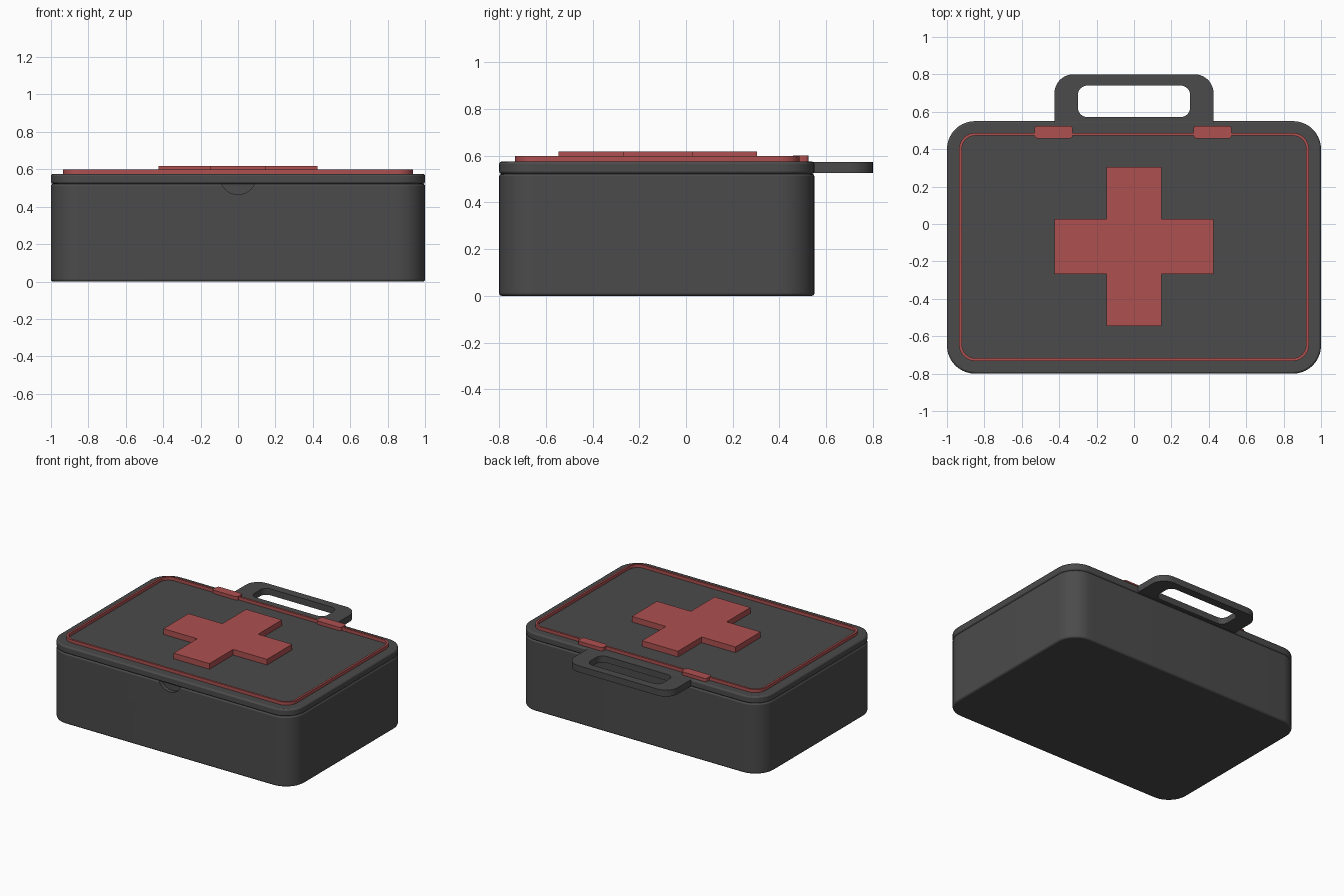
import bpy, bmesh
from math import sin, cos, pi, radians

if "Cube" in bpy.data.objects:
    bpy.data.objects.remove(bpy.data.objects["Cube"])


def material(name, color):
    m = bpy.data.materials.new(name)
    m.diffuse_color = (*color, 1)
    m.use_nodes = True
    m.node_tree.nodes["Principled BSDF"].inputs["Base Color"].default_value = m.diffuse_color
    return m


DARK = material("dark_grey", (0.07, 0.07, 0.07))
RED = material("red", (0.42, 0.08, 0.08))


def rounded_rect(x0, x1, y0, y1, r_front, r_back=None, seg=10):
    """Counter-clockwise outline, with separate front (-y) and back radii."""
    r_back = r_front if r_back is None else r_back
    pts = []
    for i, (x, y, sx, sy, r) in enumerate([
            (x1, y1, -1, -1, r_back), (x0, y1, 1, -1, r_back),
            (x0, y0, 1, 1, r_front), (x1, y0, -1, 1, r_front)]):
        for k in range(seg + 1):
            a = pi / 2 * (i + k / seg)
            pts.append((x + sx * r + r * cos(a), y + sy * r + r * sin(a)))
    return pts


def extrude(name, outline, z0, z1, mat, hole=None, bevel=0):
    """Prism from an outline, optionally with a hole of equal point count."""
    bm = bmesh.new()
    n = len(outline)

    def ring(pts, z):
        return [bm.verts.new((x, y, z)) for x, y in pts]

    def bridge(a, b):
        for i in range(n):
            j = (i + 1) % n
            bm.faces.new((a[i], a[j], b[j], b[i]))

    lo, hi = ring(outline, z0), ring(outline, z1)
    bridge(lo, hi)
    if hole:
        hlo, hhi = ring(hole, z0), ring(hole, z1)
        bridge(hhi, hlo)
        bridge(hi, hhi)
        bridge(hlo, lo)
    else:
        bm.faces.new(lo[::-1])
        bm.faces.new(hi)
    bmesh.ops.remove_doubles(bm, verts=bm.verts, dist=1e-5)
    bmesh.ops.recalc_face_normals(bm, faces=bm.faces)
    me = bpy.data.meshes.new(name)
    bm.to_mesh(me)
    bm.free()
    me.materials.append(mat)
    ob = bpy.data.objects.new(name, me)
    bpy.context.collection.objects.link(ob)
    bpy.ops.object.select_all(action='DESELECT')
    ob.select_set(True)
    bpy.context.view_layer.objects.active = ob
    bpy.ops.object.shade_smooth_by_angle(angle=radians(30))
    if bevel:
        mod = ob.modifiers.new("Bevel", 'BEVEL')
        mod.width, mod.segments = bevel, 2
        mod.limit_method, mod.angle_limit = 'ANGLE', radians(40)
    return ob


# Case body and lid, with bevels meeting in a seam groove
case = rounded_rect(-1, 1, -0.8, 0.55, 0.15)
body = extrude("case_body", case, 0, 0.522, DARK, bevel=0.01)
extrude("case_lid", case, 0.522, 0.575, DARK, bevel=0.01)

# Finger notch cut in the front of the body
bpy.ops.mesh.primitive_cylinder_add(vertices=48, radius=0.097, depth=0.06,
                                    location=(0, -0.8, 0.562), rotation=(pi / 2, 0, 0))
cutter = bpy.context.object
cutter.name = "notch_cutter"
cutter.hide_render = True
cutter.hide_set(True)
cut = body.modifiers.new("Notch", 'BOOLEAN')
cut.object, cut.operation, cut.solver = cutter, 'DIFFERENCE', 'EXACT'

# Carry handle
extrude("handle", rounded_rect(-0.425, 0.425, 0.54, 0.8, 0.001, 0.1), 0.526, 0.574, DARK,
        hole=rounded_rect(-0.3, 0.3, 0.572, 0.74, 0.05))

# Raised red trim line around the lid
extrude("lid_trim", rounded_rect(-0.935, 0.935, -0.732, 0.487, 0.085), 0.57, 0.598, RED,
        hole=rounded_rect(-0.92, 0.92, -0.717, 0.472, 0.07))

# Hinge tabs
for side, x in (("left", -0.43), ("right", 0.42)):
    extrude(side + "_hinge", rounded_rect(x - 0.102, x + 0.102, 0.458, 0.525, 0.015, seg=4),
            0.57, 0.6, RED)

# Medical cross
c, w, a = -0.12, 0.147, 0.425
cross = [(a, -w), (a, w), (w, w), (w, a), (-w, a), (-w, w),
         (-a, w), (-a, -w), (-w, -w), (-w, -a), (w, -a), (w, -w)]
extrude("cross", [(x, y + c) for x, y in cross], 0.57, 0.617, RED)
